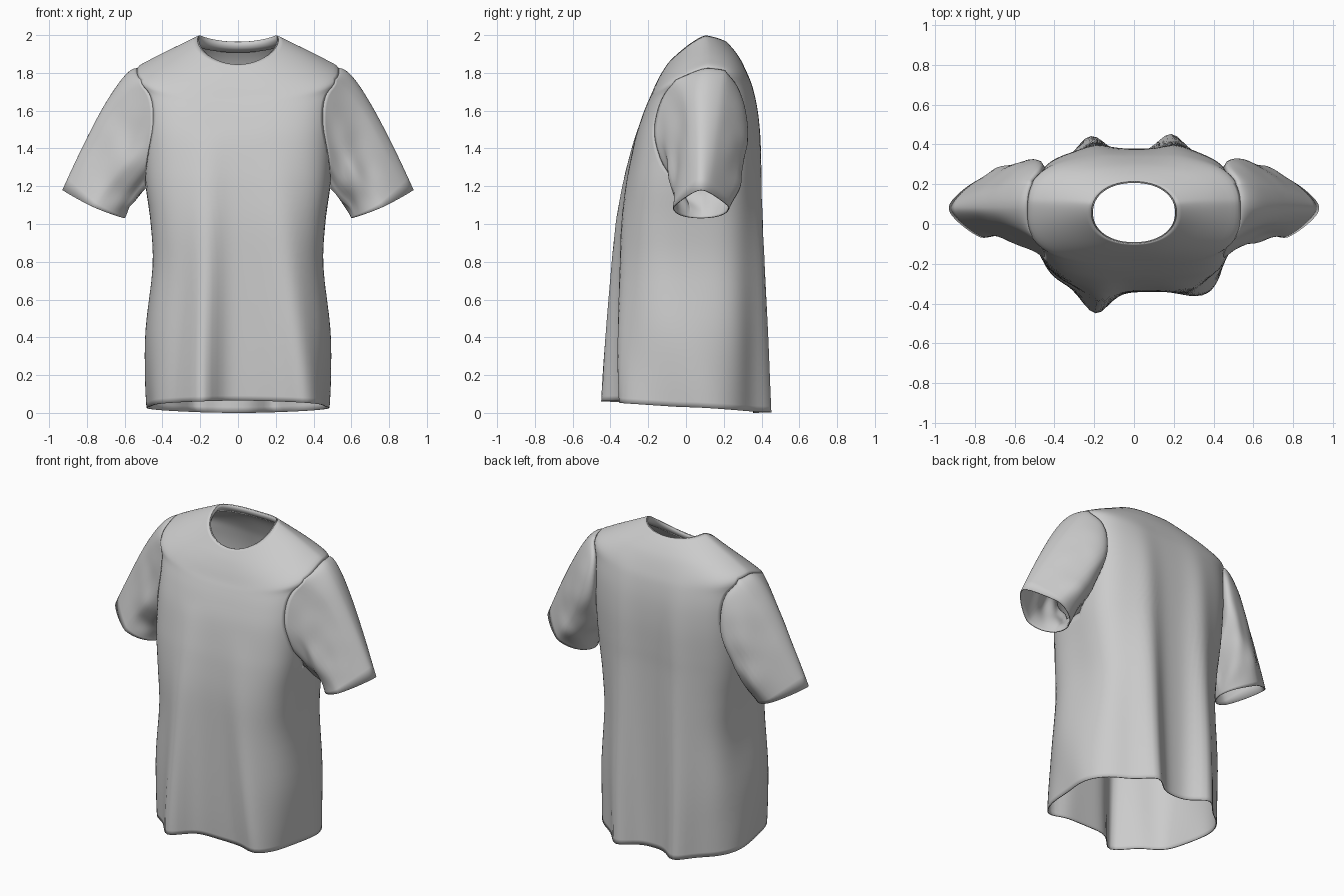
import bpy, math
from mathutils import Vector, noise

if "Cube" in bpy.data.objects:
    bpy.data.objects.remove(bpy.data.objects["Cube"])

QUARTER, HOLE, SUB = 28, 9, 4          # columns per quarter, armhole half width, row subdivisions
N = QUARTER * 4
ARM_LOW, ARM_TOP = 5, 10               # key rows where the armhole starts and ends

# z front, z side, z back, half width, y front, y back, roundness, armhole angle
ROWS = [
    (.065, .03, .00, .475, -.335, .360, .60, 30),
    (.22, .20, .18, .483, -.340, .362, .60, 30),
    (.45, .44, .42, .482, -.342, .365, .60, 30),
    (.77, .77, .76, .450, -.340, .368, .60, 26),
    (1.00, 1.00, 1.00, .463, -.335, .370, .60, 18),
    (1.18, 1.19, 1.18, .488, -.318, .372, .60, 10),
    (1.30, 1.32, 1.30, .498, -.300, .376, .60, 26),
    (1.45, 1.50, 1.46, .503, -.270, .378, .59, 37),
    (1.56, 1.65, 1.60, .508, -.235, .370, .60, 39),
    (1.63, 1.75, 1.71, .518, -.208, .352, .63, 36),
    (1.67, 1.825, 1.78, .535, -.190, .330, .67, 27),
    (1.73, 1.875, 1.86, .460, -.165, .295, .75, 27),
    (1.79, 1.935, 1.92, .345, -.135, .255, .86, 29),
    (1.845, 1.998, 1.965, .215, -.100, .215, .93, 30),
]
# hanging folds: facing (-1 front, 1 back), x, drift with height, depth, width, top
FOLDS = [
    (-1, -.19, .02, .124, .09, 1.5),
    (-1, .37, -.12, .065, .09, 1.4),
    (1, -.22, .02, .090, .09, 1.85),
    (1, .19, .02, .097, .09, 1.85),
]


def smooth_rows(keys):
    """Catmull-Rom interpolation between the key rows."""
    out = []
    for i in range(len(keys) - 1):
        a, b, c, d = (keys[max(0, min(len(keys) - 1, i + k))] for k in (-1, 0, 1, 2))
        for s in range(SUB):
            t = s / SUB
            out.append([q + .5 * t * (r - p + t * (2*p - 5*q + 4*r - u + t * (3*(q - r) + u - p)))
                        for p, q, r, u in zip(a, b, c, d)])
    return out + [list(keys[-1])]


def column_angle(j, w):
    """Angle of a column; the armhole columns are squeezed into w degrees."""
    quad, k = divmod(j % N, QUARTER)
    k = k if quad % 2 == 0 else QUARTER - k
    f = w * k / HOLE if k <= HOLE else w + (90 - w) * (k - HOLE) / (QUARTER - HOLE)
    return math.radians(quad * 90 + f if quad % 2 == 0 else (quad + 1) * 90 - f)


def ring(row, folds=True):
    zf, zs, zb, hw, yf, yb, p, w = row
    high = max(0, min(1, (zs - 1.65) / .3))
    ridge, power = .3 * high, 1.5 - .1 * high      # shoulder ridge sits behind the middle
    pts = []
    for j in range(N):
        t = column_angle(j, w)
        c, s = math.cos(t), math.sin(t)
        r = (abs(c) ** (2 / p) + abs(s) ** (2 / p)) ** (-p / 2)
        x, y = hw * c * r, (yf + yb) / 2 + (yb - yf) / 2 * s * r
        if s > ridge:
            z = zs + (zb - zs) * ((s - ridge) / (1 - ridge)) ** power
        else:
            z = zs + (zf - zs) * ((ridge - s) / (1 + ridge)) ** power
        if folds:
            for face, x0, drift, depth, width, top in FOLDS:
                if s * face > 0 and z < top:
                    g = math.exp(-((x - x0 - drift * z) / width) ** 2)
                    y += face * depth * g * (1 - z / top) * min(1, 2 * abs(s))
            if z < 1.2:
                x += .012 * math.sin(13 * y + 4 * z) * c * (1 - z / 1.2)
        pts.append(Vector((x, y, z)))
    return pts


def loft(name, rings, skip=lambda r, j: False, thickness=.006):
    n = len(rings[0])
    faces = [(r*n + j, r*n + (j+1) % n, (r+1)*n + (j+1) % n, (r+1)*n + j)
             for r in range(len(rings) - 1) for j in range(n) if not skip(r, j)]
    me = bpy.data.meshes.new(name)
    me.from_pydata([v for rg in rings for v in rg], [], faces)
    me.polygons.foreach_set("use_smooth", [True] * len(me.polygons))
    ob = bpy.data.objects.new(name, me)
    bpy.context.collection.objects.link(ob)
    mod = ob.modifiers.new("cloth", 'SOLIDIFY')
    mod.thickness, mod.offset = thickness, -1
    return ob


# Body with two armholes left open
rows = smooth_rows(ROWS)
body_rings = [ring(r) for r in rows]
lo, hi = ARM_LOW * SUB, ARM_TOP * SUB


def in_armhole(r, j):
    return lo <= r < hi and any(-HOLE <= (j - mid + N // 2) % N - N // 2 < HOLE for mid in (0, N // 2))


loft("shirt_body", body_rings, in_armhole)


# Sleeves grown from the armhole edges to slanted, pinched oval cuffs
def sleeve(name, mid, side):
    edge = [(lo, j) for j in range(-HOLE, HOLE)]
    edge += [(r, HOLE) for r in range(lo, hi)]
    edge += [(hi, j) for j in range(HOLE, -HOLE, -1)]
    edge += [(r, -HOLE) for r in range(hi, lo, -1)]
    start = [body_rings[r][(mid + j) % N] for r, j in edge]
    steps = 20
    rings = []
    for k in range(steps + 1):
        t = k / steps
        pts = []
        for v in start:
            a = math.atan2((v.y - .085) / .23, (v.z - 1.5) / .31)
            ca, sa = math.cos(a), math.sin(a)
            up, back, front = max(0, ca), max(0, sa), max(0, -sa)
            cuff = Vector((side * (.765 + .165 * ca), .08 + .15 * sa * (1 - .45 * up),
                           1.105 + .075 * ca - .015 * sa * sa))
            ctrl = (v + cuff) / 2 + Vector((side * (.02 - .12 * up), .03 * back + .07 * front, .34 * up))
            p = v * (1-t)**2 + ctrl * 2*t*(1-t) + cuff * t*t
            # gathered fullness behind the shoulder
            p.y += .045 * back * math.sin(math.pi * t ** .5)
            # creases that fan out from the underarm
            amp = math.sin(math.pi * t) * (1 - .9 * up)
            out = Vector((side * ca * .6, sa, ca * .4))
            wave = math.sin(5 * a + 7 * t * side) * .008 + noise.noise(p * 7) * .015
            pts.append(p + out * amp * wave)
        rings.append(pts)
    loft(name, rings)


sleeve("sleeve_right", 0, 1)
sleeve("sleeve_left", N // 2, -1)

# Neck band lining the inside of the collar
top = ROWS[-1]
band = []
for drop, inset in ((.055, -.022), (.028, 0.0), (0, .004)):
    zf, zs, zb, hw, yf, yb, p, w = top
    band.append(ring((zf - drop, zs - drop, zb - drop, hw - inset, yf + inset, yb - inset, p, w), False))
loft("neck_band", band, thickness=.005)
